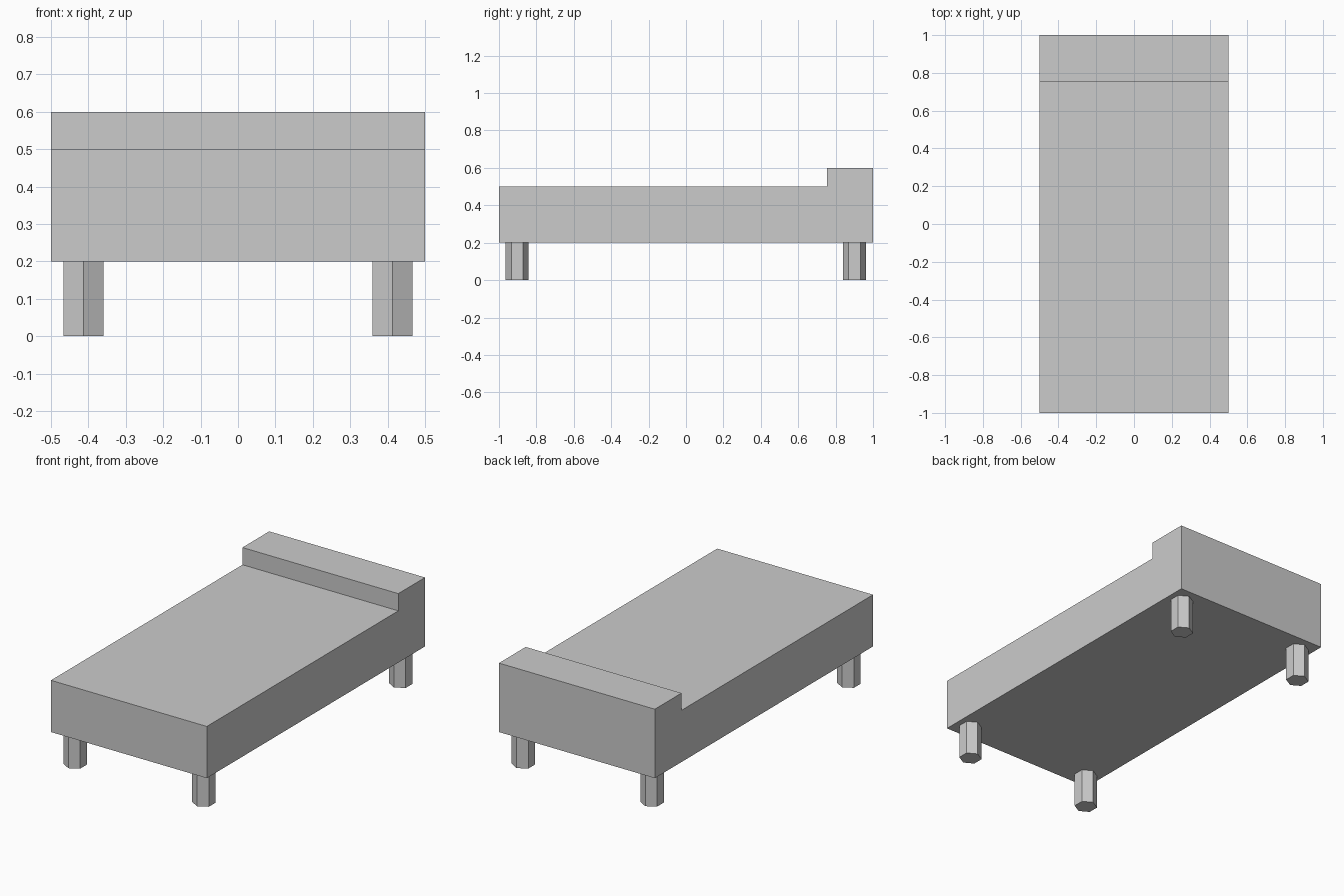
import bpy, bmesh
from math import pi

if "Cube" in bpy.data.objects:
    bpy.data.objects.remove(bpy.data.objects["Cube"])


def add_object(name, bm):
    bmesh.ops.recalc_face_normals(bm, faces=bm.faces)
    mesh = bpy.data.meshes.new(name)
    bm.to_mesh(mesh)
    bm.free()
    obj = bpy.data.objects.new(name, mesh)
    bpy.context.collection.objects.link(obj)
    return obj


# Bed body: stepped side profile (y, z) extruded across x
profile = [(-1, 0.2), (1, 0.2), (1, 0.6), (0.755, 0.6), (0.755, 0.5), (-1, 0.5)]
bm = bmesh.new()
face = bm.faces.new([bm.verts.new((-0.5, y, z)) for y, z in profile])
ext = bmesh.ops.extrude_face_region(bm, geom=[face])
verts = [g for g in ext["geom"] if isinstance(g, bmesh.types.BMVert)]
bmesh.ops.translate(bm, verts=verts, vec=(1, 0, 0))
add_object("bed_body", bm)

# Four hexagonal legs, with a corner pointing to the front
for end, y in (("front", -0.903), ("back", 0.901)):
    for side, x in (("left", -0.413), ("right", 0.413)):
        bpy.ops.mesh.primitive_cylinder_add(
            vertices=6, radius=0.062, depth=0.2, location=(x, y, 0.1))
        leg = bpy.context.object
        leg.name = f"{end}_{side}_leg"
        # Keep a vertex on the y axis
        if not any(abs(v.co.x) < 1e-4 for v in leg.data.vertices):
            leg.rotation_euler.z = pi / 6
